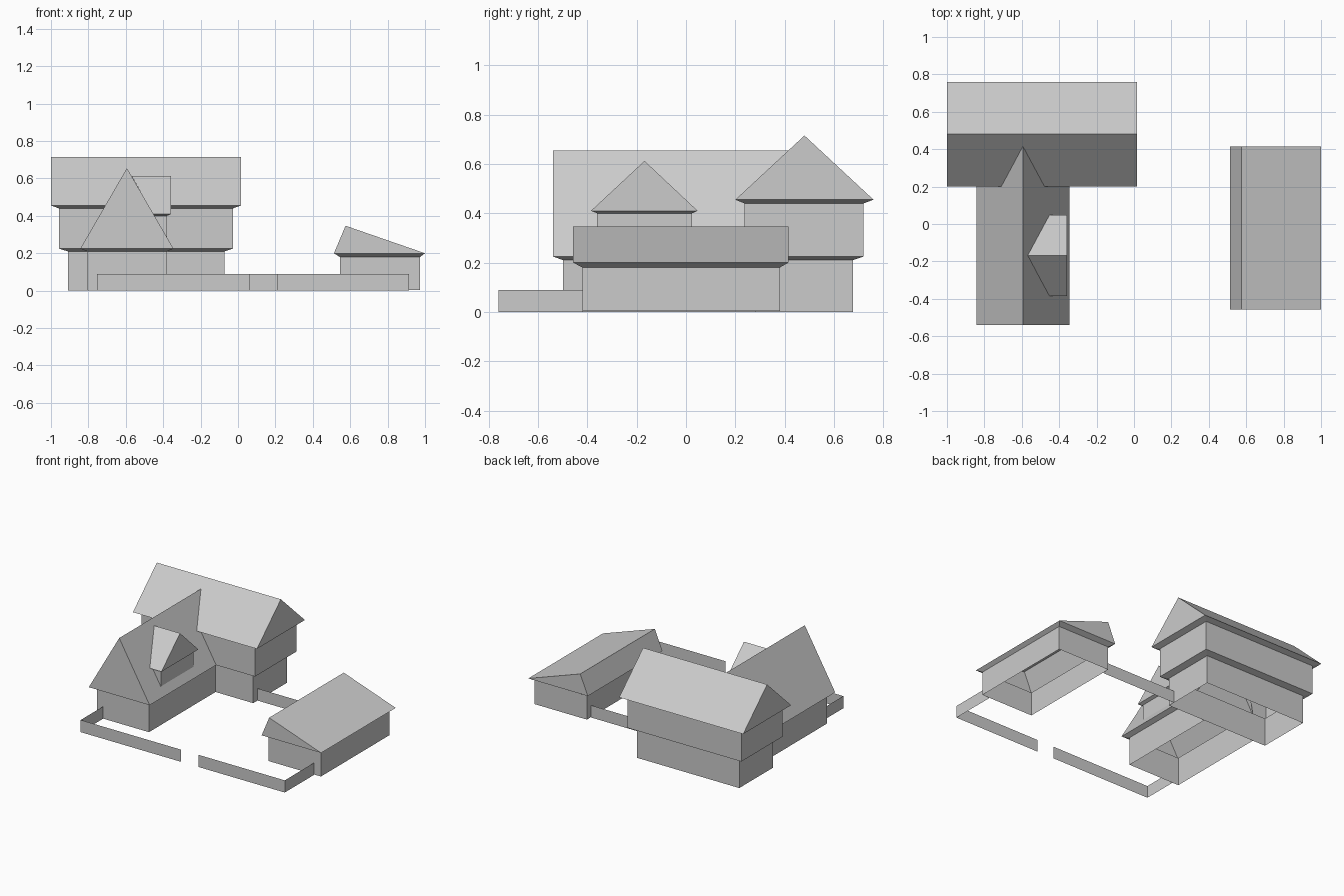
import bpy
import bmesh

cube = bpy.data.objects.get("Cube")
if cube:
    bpy.data.objects.remove(cube, do_unlink=True)

plaster = bpy.data.materials.new("plain grey")
plaster.use_nodes = True
GREY = (0.6, 0.6, 0.6, 1)
plaster.diffuse_color = GREY
plaster.node_tree.nodes["Principled BSDF"].inputs["Base Color"].default_value = GREY


def finish(name, bm):
    mesh = bpy.data.meshes.new(name)
    bm.to_mesh(mesh)
    bm.free()
    mesh.materials.append(plaster)
    obj = bpy.data.objects.new(name, mesh)
    bpy.context.collection.objects.link(obj)
    return obj


def shell(name, rings, closed=True):
    """Join stacked outlines into hollow walls; outlines run counter-clockwise."""
    bm = bmesh.new()
    loops = [[bm.verts.new(p) for p in ring] for ring in rings]
    n = len(loops[0])
    for low, high in zip(loops, loops[1:]):
        for i in range(n if closed else n - 1):
            j = (i + 1) % n
            bm.faces.new((low[i], low[j], high[j], high[i]))
    return finish(name, bm)


def rect(x0, x1, y0, y1, z):
    return [(x0, y0, z), (x1, y0, z), (x1, y1, z), (x0, y1, z)]


def roof(name, eaves, ridge, back_gable=True):
    """Eaves start at the near gable: left, right, far right, far left."""
    bm = bmesh.new()
    a, b, c, d = [bm.verts.new(p) for p in eaves]
    near, far = [bm.verts.new(p) for p in ridge]
    bm.faces.new((a, b, near))
    bm.faces.new((b, c, far, near))
    bm.faces.new((d, a, near, far))
    if back_gable:
        bm.faces.new((c, d, far))
    return finish(name, bm)


# Main house: two hollow storeys, each flaring out at its top
main_eaves = rect(-1.0, 0.015, 0.20, 0.76, 0.455)
shell("main_house_walls", [
    rect(-0.91, -0.072, 0.28, 0.677, 0),
    rect(-0.91, -0.072, 0.28, 0.677, 0.21),
    rect(-0.957, -0.027, 0.237, 0.72, 0.225),
    rect(-0.957, -0.027, 0.237, 0.72, 0.44),
    main_eaves])
roof("main_house_roof", main_eaves[1:] + main_eaves[:1],
     [(0.015, 0.48, 0.715), (-1.0, 0.48, 0.715)])


# Front wing: open towards the main house, roof running into the main roof
def wing_outline(x0, x1, front, back, z):
    return [(x0, back, z), (x0, front, z), (x1, front, z), (x1, back, z)]


wing_top = wing_outline(-0.843, -0.345, -0.54, 0.237, 0.225)
shell("wing_walls", [
    wing_outline(-0.805, -0.38, -0.498, 0.28, 0),
    wing_outline(-0.805, -0.38, -0.498, 0.28, 0.21),
    wing_top], closed=False)
roof("wing_roof", wing_top[1:] + wing_top[:1],
     [(-0.594, -0.54, 0.655), (-0.594, 0.415, 0.655)], back_gable=False)


# Dormer on the wing's side slope
def dormer_outline(back, front, y0, y1, z):
    return [(back, y0, z), (front, y0, z), (front, y1, z), (back, y1, z)]


dormer_top = dormer_outline(-0.453, -0.357, -0.385, 0.047, 0.41)
shell("dormer_walls", [
    dormer_outline(-0.381, -0.38, -0.36, 0.025, 0.285),
    dormer_outline(-0.447, -0.38, -0.36, 0.025, 0.40),
    dormer_top], closed=False)
roof("dormer_roof", dormer_top[1:] + dormer_top[:1],
     [(-0.357, -0.168, 0.612), (-0.568, -0.168, 0.612)], back_gable=False)

# Outbuilding with an off-centre ridge
shed_eaves = rect(0.513, 1.0, -0.457, 0.415, 0.20)
shell("outbuilding_walls", [
    rect(0.545, 0.973, -0.42, 0.38, 0.004),
    rect(0.545, 0.973, -0.42, 0.38, 0.18),
    shed_eaves])
roof("outbuilding_roof", shed_eaves,
     [(0.575, -0.457, 0.347), (0.575, 0.415, 0.347)])

# Thin yard walls with a gateway in the front
yard_walls = {
    "yard_wall_front_right": [(-0.755, -0.5), (-0.755, -0.76), (0.065, -0.76)],
    "yard_wall_front_left": [(0.208, -0.76), (0.915, -0.76), (0.915, -0.42)],
    "yard_wall_back": [(0.545, 0.33), (-0.072, 0.33)],
}
for name, path in yard_walls.items():
    shell(name, [[(x, y, z) for x, y in path] for z in (0, 0.09)], closed=False)
